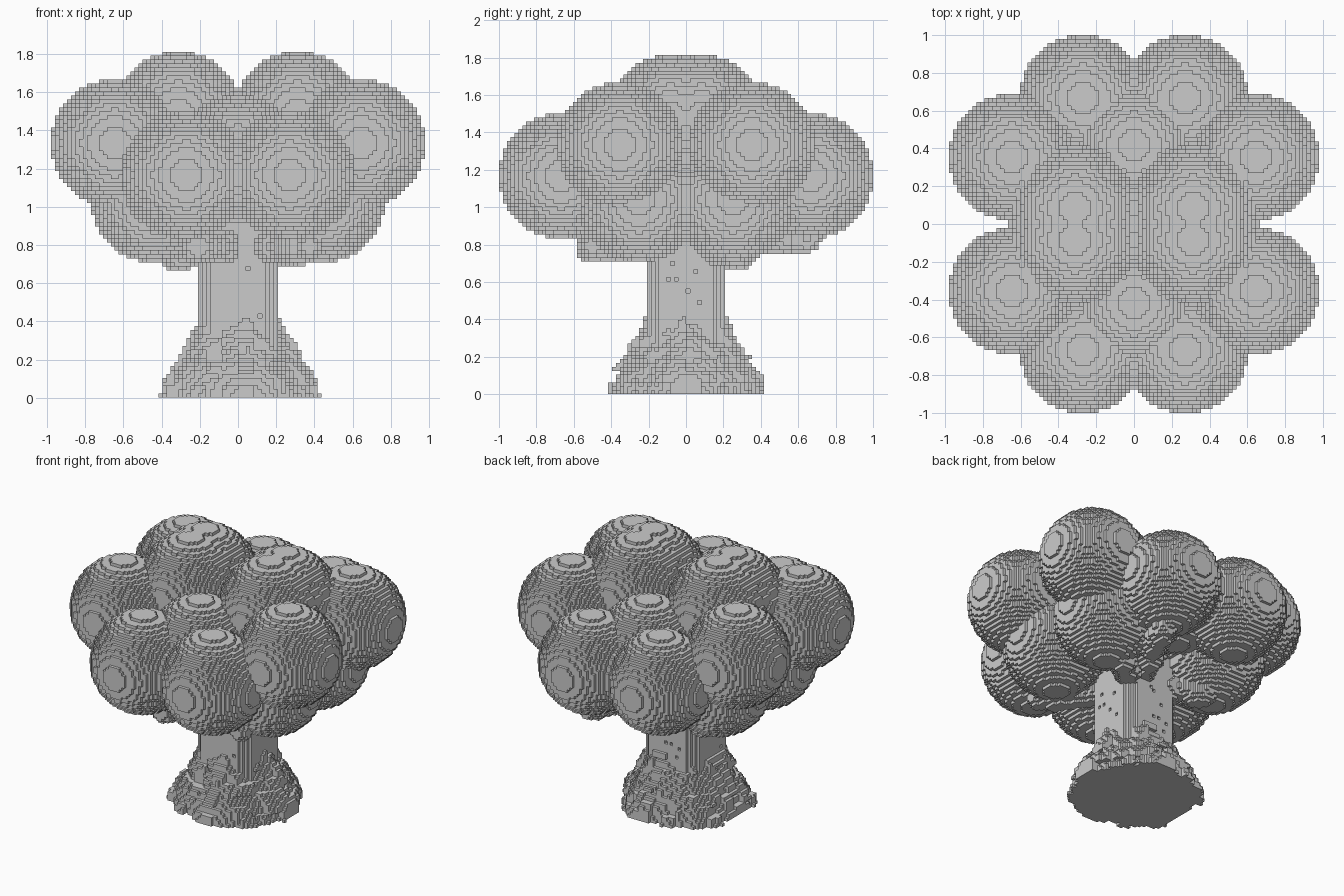
import bpy, math, random
from mathutils import Vector

if "Cube" in bpy.data.objects:
    bpy.data.objects.remove(bpy.data.objects["Cube"])

V = 1 / 48          # edge of one block
rng = random.Random(4)

grey = bpy.data.materials.new("plain grey")
grey.use_nodes = True
grey.diffuse_color = (0.6, 0.6, 0.6, 1)
grey.node_tree.nodes["Principled BSDF"].inputs["Base Color"].default_value = (0.6, 0.6, 0.6, 1)


def ball(centre, radius):
    """Blocks filling a ball whose centre is snapped to the block grid."""
    c = [round(a / V) for a in centre]
    n = math.ceil(radius / V)
    r2 = (radius / V) ** 2
    span = range(-n, n)
    return {(c[0] + i, c[1] + j, c[2] + k)
            for i in span for j in span for k in span
            if (i + .5) ** 2 + (j + .5) ** 2 + (k + .5) ** 2 <= r2}


def limb(start, end, radius):
    """Blocks along a straight branch."""
    a, b = Vector(start), Vector(end)
    cells = set()
    for s in range(13):
        cells |= ball(a.lerp(b, s / 12), radius * rng.uniform(0.75, 1.1))
    return cells


def block_mesh(name, cells, solid):
    """Mesh the outer faces of the blocks."""
    verts, faces = {}, []
    for cell in cells:
        for axis in range(3):
            u, w = (axis + 1) % 3, (axis + 2) % 3
            for side in (0, 1):
                near = list(cell)
                near[axis] += 2 * side - 1
                if tuple(near) in solid:
                    continue
                quad = []
                for du, dw in ((0, 0), (1, 0), (1, 1), (0, 1)):
                    p = list(cell)
                    p[axis] += side
                    p[u] += du
                    p[w] += dw
                    quad.append(verts.setdefault(tuple(p), len(verts)))
                faces.append(quad if side else quad[::-1])
    mesh = bpy.data.meshes.new(name)
    mesh.from_pydata([[a * V for a in p] for p in verts], [], faces)
    mesh.materials.append(grey)
    mesh.update()
    obj = bpy.data.objects.new(name, mesh)
    bpy.context.collection.objects.link(obj)
    return obj


# Foliage: rings of equal balls mirrored in x and y around a core
R = 16 * V
foliage = ball((0, 0, 1.2), 0.35)
for x, y, z in ((0.65, 0.35, 1.335),    # side balls
                (0.27, 0.667, 1.17),    # front and back balls
                (0.32, 0.09, 1.48),     # top balls
                (0.43, 0.25, 1.05),     # lower balls
                (0, 0.42, 1.26)):       # centre balls
    for sx in (-1, 1):
        for sy in (-1, 1):
            foliage |= ball((sx * x, sy * y, z), R)

# Trunk: chamfered column with a rough, flaring foot
profile = ((0, 0.42), (0.1, 0.39), (0.2, 0.32), (0.3, 0.26), (0.4, 0.21), (1.1, 0.19))


def flare(z):
    for (z0, r0), (z1, r1) in zip(profile, profile[1:]):
        if z <= z1:
            return r0 + (r1 - r0) * (z - z0) / (z1 - z0)
    return 0


rough = {}
trunk = set()
for i in range(-22, 22):
    for j in range(-22, 22):
        for k in range(50):
            x, y, z = (i + .5) * V, (j + .5) * V, (k + .5) * V
            column = max(abs(x), abs(y)) < 0.21 and abs(x) + abs(y) < 0.34
            lump = rough.setdefault((i // 4, j // 4, k // 3), rng.uniform(-0.035, 0.02))
            lobe = 0.015 * math.cos(5 * math.atan2(y, x))
            foot = z < 0.42 and math.hypot(x, y) < flare(z) + lump + lobe
            if column or foot:
                trunk.add((i, j, k))

# Bark pits on the column
for _ in range(24):
    a, b, k = rng.randrange(-6, 6), rng.choice((-10, 9)), rng.randrange(19, 34)
    trunk.discard((a, b, k) if rng.random() < 0.5 else (b, a, k))

# Branches under the foliage
branches = set()
for end in ((0.38, -0.5, 0.79), (-0.2, -0.5, 0.79), (-0.34, 0.3, 0.75),
            (0.3, 0.65, 0.84), (0.32, 0.28, 0.76)):
    branches |= limb((0, 0, 0.8), end, 0.085)

trunk -= foliage
branches -= foliage | trunk
solid = foliage | trunk | branches
block_mesh("foliage", foliage, solid)
block_mesh("trunk", trunk, solid)
block_mesh("branches", branches, solid)
